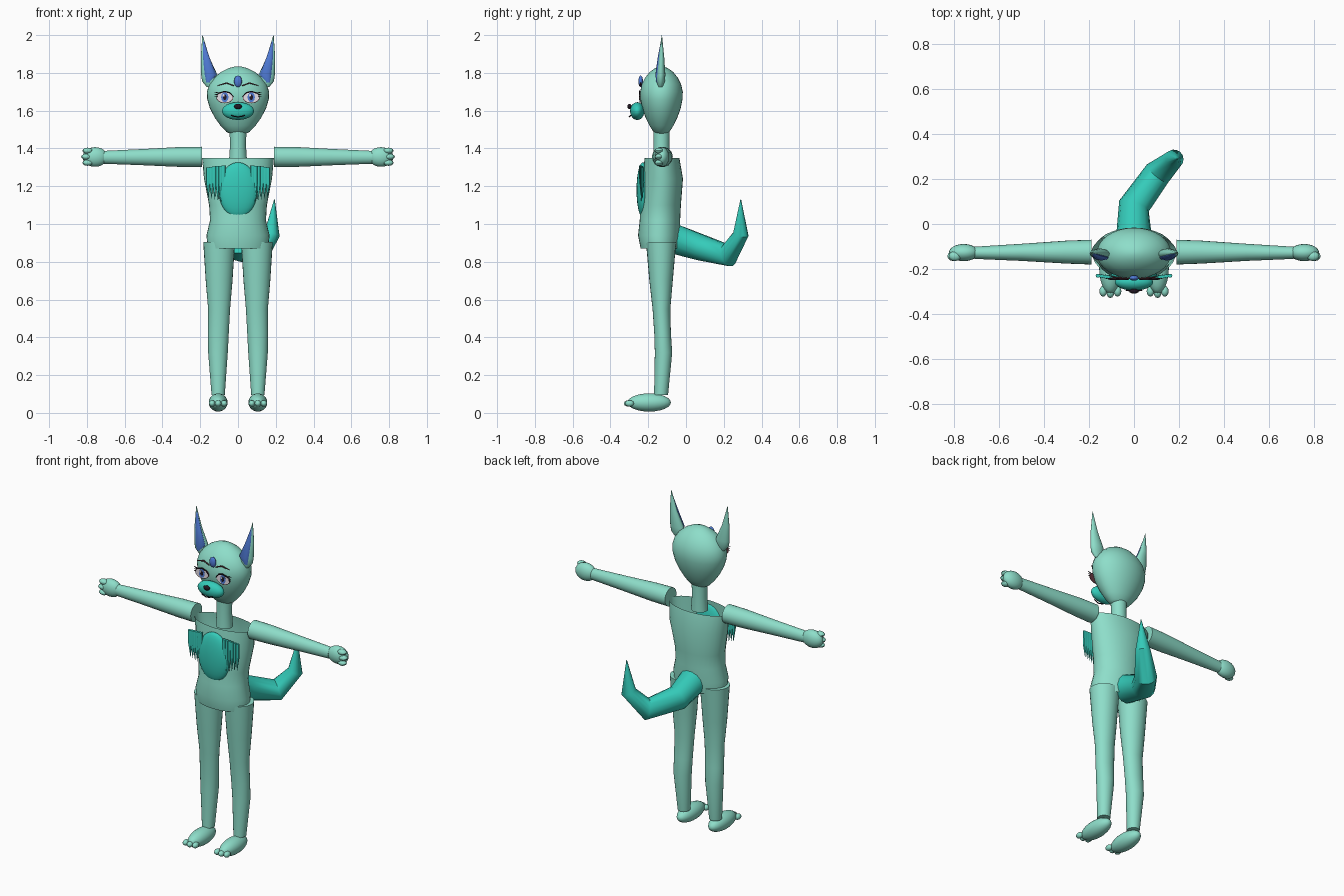
import bpy, bmesh, math
from mathutils import Vector, Matrix

cube = bpy.data.objects.get("Cube")
if cube:
    bpy.data.objects.remove(cube, do_unlink=True)


def material(name, r, g, b):
    m = bpy.data.materials.new(name)
    m.use_nodes = True
    m.diffuse_color = (r, g, b, 1)
    m.node_tree.nodes["Principled BSDF"].inputs["Base Color"].default_value = (r, g, b, 1)
    return m


MINT = material("mint_fur", 0.27, 0.73, 0.59)
TEAL = material("teal_fur", 0.035, 0.6, 0.49)
BLUE = material("blue", 0.08, 0.2, 0.68)
WHITE = material("eye_white", 0.8, 0.75, 0.8)
BLACK = material("near_black", 0.015, 0.008, 0.015)
BROWN = material("brow_brown", 0.13, 0.04, 0.05)
made = []


def finish(name, bm, mat):
    bmesh.ops.recalc_face_normals(bm, faces=bm.faces)
    mesh = bpy.data.meshes.new(name)
    bm.to_mesh(mesh)
    bm.free()
    mesh.materials.append(mat)
    ob = bpy.data.objects.new(name, mesh)
    bpy.context.collection.objects.link(ob)
    made.append(ob)
    return ob


def skin(name, rings, mat, caps=True):
    """Bridge a list of equally sized point rings."""
    bm = bmesh.new()
    loops = [[bm.verts.new(p) for p in ring] for ring in rings]
    n = len(loops[0])
    for a, b in zip(loops, loops[1:]):
        for i in range(n):
            j = (i + 1) % n
            bm.faces.new((a[i], a[j], b[j], b[i]))
    if caps:
        bm.faces.new(loops[0])
        bm.faces.new(loops[-1])
    return finish(name, bm, mat)


def loft(name, sections, mat, sides=24, caps=True, sideways=False):
    """Sections are (x, y, z, rx, ry); sideways swaps x and z."""
    rings = []
    for x, y, z, rx, ry in sections:
        ring = []
        for k in range(sides):
            a = math.tau * k / sides
            p = Vector((x + rx * math.cos(a), y + ry * math.sin(a), z))
            ring.append(Vector((p.z, p.y, p.x)) if sideways else p)
        rings.append(ring)
    return skin(name, rings, mat, caps)


def tube(name, path, radii, mat, sides=6):
    """Round tube following a path of points."""
    pts = [Vector(p) for p in path]
    rings = []
    for i, p in enumerate(pts):
        t = pts[min(i + 1, len(pts) - 1)] - pts[max(i - 1, 0)]
        q = t.to_track_quat('Z', 'Y')
        rings.append([p + q @ Vector((radii[i] * math.cos(math.tau * k / sides),
                                      radii[i] * math.sin(math.tau * k / sides), 0))
                      for k in range(sides)])
    return skin(name, rings, mat)


def ball(name, center, size, mat, segs=24):
    bm = bmesh.new()
    bmesh.ops.create_uvsphere(bm, u_segments=segs, v_segments=segs // 2, radius=1,
                              matrix=Matrix.Translation(center) @ Matrix.Diagonal((*size, 1)))
    return finish(name, bm, mat)


def plate(name, x, y, z, rx, rz, mat):
    """Thin elliptical plate facing the front."""
    rings = [[(x + rx * math.cos(math.tau * k / 20), y + d, z + rz * math.sin(math.tau * k / 20))
              for k in range(20)] for d in (0, 0.003)]
    return skin(name, rings, mat)


# Torso: open tube
loft("torso", [(0, -.14, .87, .16, .1), (0, -.142, .94, .167, .112), (0, -.138, 1.02, .148, .107),
               (0, -.134, 1.1, .153, .107), (0, -.123, 1.24, .18, .107),
               (0, -.127, 1.35, .19, .092)], MINT, 32, caps=False)
loft("neck", [(0, -.13, 1.33, .048, .045), (0, -.13, 1.42, .042, .042), (0, -.13, 1.52, .046, .044)], MINT)

# Egg shaped head
profile = [(1.475, .035), (1.488, .062), (1.52, .092), (1.56, .121), (1.61, .148), (1.66, .163),
           (1.7, .165), (1.74, .152), (1.775, .126), (1.805, .09), (1.825, .05), (1.834, .015)]
loft("head", [(0, -.13, z, r, r * .685) for z, r in profile], MINT, 32)

# Muzzle, nose, mouth and forehead gem
ball("muzzle", (0, -.258, 1.598), (.085, .038, .047), TEAL)
ball("nose", (0, -.299, 1.622), (.021, .011, .014), BLACK, 16)
tube("mouth", [(x, -.301 + abs(x) * .2, 1.567 + x * x * 6) for x in (-.036, -.018, 0, .018, .036)],
     [.003] * 5, BLACK)
ball("forehead_gem", (0, -.24, 1.755), (.021, .012, .031), BLUE, 16)

# Chest patch and tail
ball("chest_patch", (0, -.228, 1.18), (.103, .034, .147), TEAL, 28)
tube("tail", [(0, -.06, .92), (0, .08, .875), (.105, .225, .835), (.18, .29, .945), (.193, .29, 1.13)],
     [.08, .07, .062, .042, .002], TEAL, 14)

for s, side in ((1, "left_"), (-1, "right_")):
    # Legs, feet and toes
    loft(side + "leg", [(s * x, y, z, rx, ry) for x, y, z, rx, ry in (
        (.105, -.132, .095, .035, .037), (.106, -.119, .32, .052, .046), (.104, -.124, .42, .055, .044),
        (.1, -.13, .55, .058, .047), (.1, -.132, .7, .071, .062), (.1, -.132, .905, .084, .08))], MINT)
    ball(side + "foot", (s * .105, -.195, .055), (.05, .115, .048), MINT)
    for i in (-1, 0, 1):
        ball(side + "toe", (s * .105 + i * .032, -.305 + abs(i) * .006, .05), (.017, .024, .017), MINT, 12)

    # Arms, hands and fingers
    loft(side + "arm", [(1.355, -.125, s * .19, .054, .055), (1.355, -.125, s * .3, .053, .051),
                        (1.354, -.126, s * .5, .043, .038), (1.353, -.128, s * .71, .034, .027)],
         MINT, sideways=True)
    ball(side + "palm", (s * .757, -.127, 1.355), (.066, .038, .052), MINT)
    for i in (-1, 0, 1):
        ball(side + "finger", (s * (.802 - abs(i) * .006), -.143, 1.356 + i * .032),
             (.028, .022, .016), MINT, 12)

    # Ears with blue inner faces
    loft(side + "ear", [(s * x, y, z, rx, ry) for x, y, z, rx, ry in (
        (.14, -.135, 1.725, .025, .012), (.149, -.134, 1.755, .041, .022), (.152, -.133, 1.79, .043, .024),
        (.174, -.13, 1.88, .023, .015), (.188, -.128, 2, .001, .001))], MINT, 16)
    loft(side + "inner_ear", [(s * x, y, z, rx, ry) for x, y, z, rx, ry in (
        (.158, -.149, 1.75, .012, .008), (.146, -.15, 1.79, .032, .012),
        (.168, -.141, 1.88, .018, .009), (.186, -.129, 1.985, .001, .001))], BLUE, 12)

    # Eyes as layered plates, with lashes and brows
    x = s * .07
    plate(side + "eye_rim", x, -.2435, 1.67, .045, .031, BROWN)
    plate(side + "eye_white", x, -.245, 1.67, .042, .027, WHITE)
    plate(side + "iris", x, -.2465, 1.671, .019, .026, BLUE)
    plate(side + "pupil", x, -.248, 1.671, .009, .014, BLACK)
    plate(side + "eye_glint", x - .007, -.2495, 1.681, .006, .007, WHITE)
    tube(side + "upper_lash", [(s * .024, -.246, 1.672), (s * .042, -.246, 1.694), (s * .07, -.246, 1.702),
                               (s * .1, -.246, 1.693), (s * .126, -.242, 1.699)],
         [.002, .004, .004, .004, .001], BLACK)
    for i in range(2):
        tube(side + "lash", [(s * .108, -.244, 1.685 - i * .01), (s * .124, -.243, 1.686 - i * .013)],
             [.003, .001], BLACK, 4)
    tube(side + "brow", [(s * .022, -.243, 1.732), (s * .06, -.24, 1.747), (s * .108, -.235, 1.733)],
         [.003, .004, .002], BROWN)

    # Hanging chest feathers
    for i in range(6):
        fx = s * (.077 + i * .0165)
        fy = -.24 + i * .002
        loft(side + "feather", [(fx, fy, 1.31 - i * .002, .011, .008), (fx, fy, 1.22, .011, .009),
                                (fx - s * .004, fy, 1.115 + i * .005, .001, .001)], TEAL, 8)

# Smooth shading with sharp edges kept
bpy.ops.object.select_all(action='DESELECT')
for ob in made:
    ob.select_set(True)
bpy.context.view_layer.objects.active = made[0]
bpy.ops.object.shade_smooth_by_angle(angle=math.radians(40))
